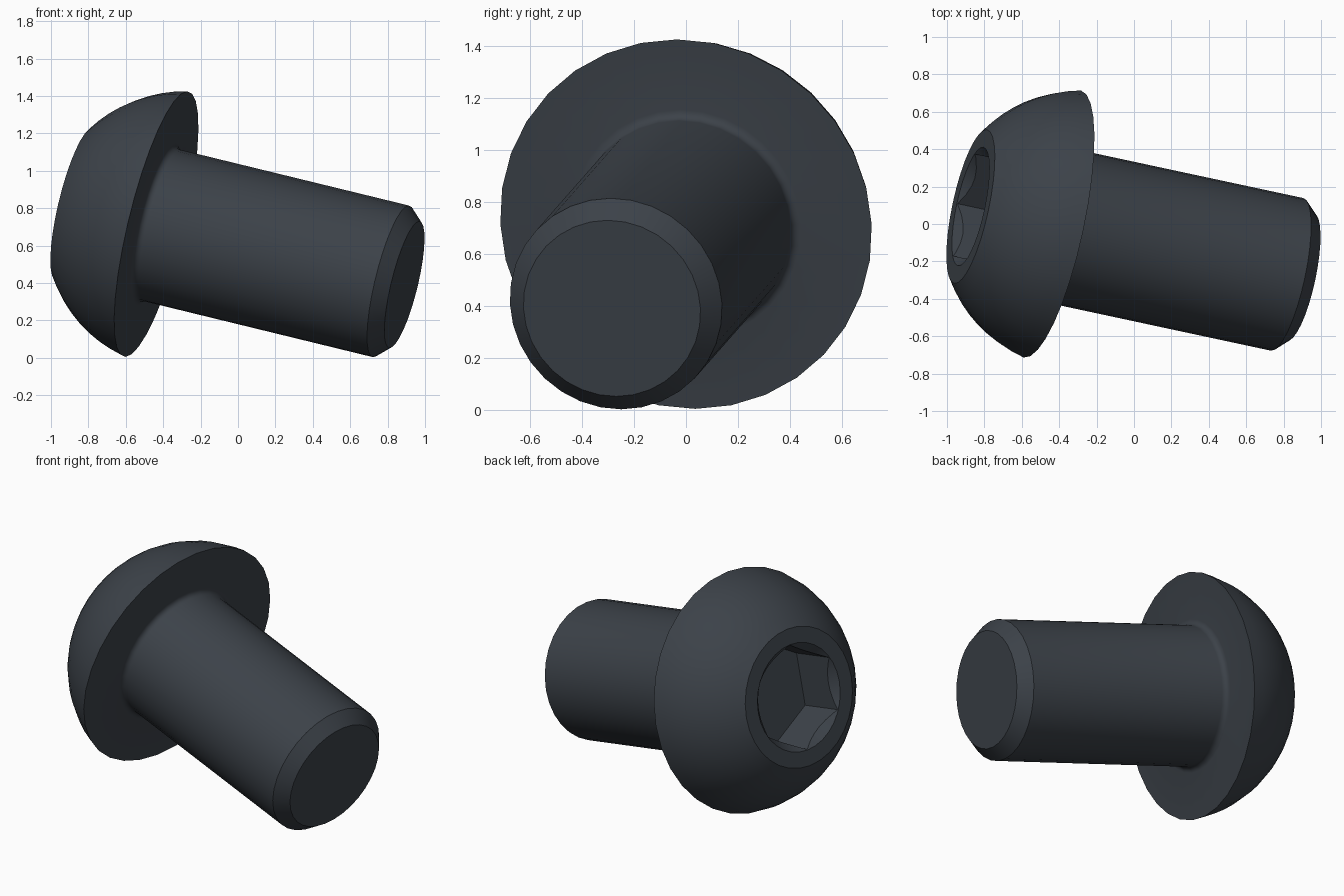
import bpy, bmesh, math
from mathutils import Matrix, Vector

cube = bpy.data.objects.get("Cube")
if cube:
    bpy.data.objects.remove(cube, do_unlink=True)

SIDES = 32
HEAD_R, HEAD_H, FLAT_R = 0.73, 0.459, 0.42
SHANK_R, TIP_R, LENGTH = 0.417, 0.348, 1.395
HEX_R, SOCKET_DEPTH, FILLET = 0.321, 0.29, 0.035

# One dark metal colour for the whole bolt
steel = bpy.data.materials.new("dark_steel")
steel.use_nodes = True
colour = (0.045, 0.054, 0.066, 1)
steel.diffuse_color = colour
steel.node_tree.nodes["Principled BSDF"].inputs["Base Color"].default_value = colour


def lathe(name, profile, sides):
    """Turn (radius, height) points around z; the ends are capped with flat faces."""
    bm = bmesh.new()
    rings = []
    for r, z in profile:
        rings.append([bm.verts.new((r * math.cos(a), r * math.sin(a), z))
                      for a in (math.tau * i / sides for i in range(sides))])
    for low, high in zip(rings, rings[1:]):
        for i in range(sides):
            j = (i + 1) % sides
            bm.faces.new((low[i], low[j], high[j], high[i]))
    bm.faces.new(rings[0])
    bm.faces.new(rings[-1])
    bmesh.ops.recalc_face_normals(bm, faces=bm.faces)
    mesh = bpy.data.meshes.new(name)
    bm.to_mesh(mesh)
    bm.free()
    mesh.materials.append(steel)
    obj = bpy.data.objects.new(name, mesh)
    bpy.context.collection.objects.link(obj)
    return obj


# Domed head: an arc of a sphere centred on the axis, from flat top to rim
centre = (HEAD_R**2 - FLAT_R**2 - HEAD_H**2) / (2 * HEAD_H)
ball = math.hypot(HEAD_R, centre)
start, end = math.asin(FLAT_R / ball), math.acos(centre / ball)
profile = []
for i in range(9):
    a = start + (end - start) * i / 8
    profile.append((ball * math.sin(a), centre - ball * math.cos(a)))

# Fillet under the head, then shank and chamfered tip
for i in range(5):
    a = math.pi / 2 * i / 4
    profile.append((SHANK_R + FILLET * (1 - math.sin(a)), FILLET * (1 - math.cos(a))))
profile += [(SHANK_R, LENGTH - 0.075), (TIP_R, LENGTH)]
bolt = lathe("button_head_bolt", profile, SIDES)

# Hexagonal socket with a conical lead-in
top = -HEAD_H
cutters = [
    lathe("socket_cutter", [(HEX_R, top - 0.1), (HEX_R, top + SOCKET_DEPTH)], 6),
    lathe("lead_in_cutter", [(0.374, top - 0.05), (0.26, top + 0.064)], SIDES),
]
for cutter in cutters:
    cutter.hide_render = True
    mod = bolt.modifiers.new(cutter.name, "BOOLEAN")
    mod.operation, mod.solver, mod.object = "DIFFERENCE", "EXACT", cutter

bpy.context.view_layer.update()
cut = bpy.data.meshes.new_from_object(bolt.evaluated_get(bpy.context.evaluated_depsgraph_get()))
bolt.modifiers.clear()
bolt.data = cut
for cutter in cutters:
    bpy.data.objects.remove(cutter, do_unlink=True)

# Lean the bolt so that it rests on head rim and tip
axis = Vector((0.951, -0.204, -0.232)).normalized()
up = (Vector((0, 0, 1)) - axis * axis.z).normalized()
turn = Matrix((up, axis.cross(up), axis)).transposed().to_4x4()
cut.transform(Matrix.Translation((-0.437, 0, 0.715)) @ turn)

bpy.ops.object.select_all(action="DESELECT")
bolt.select_set(True)
bpy.context.view_layer.objects.active = bolt
bpy.ops.object.shade_smooth_by_angle(angle=math.radians(30))
